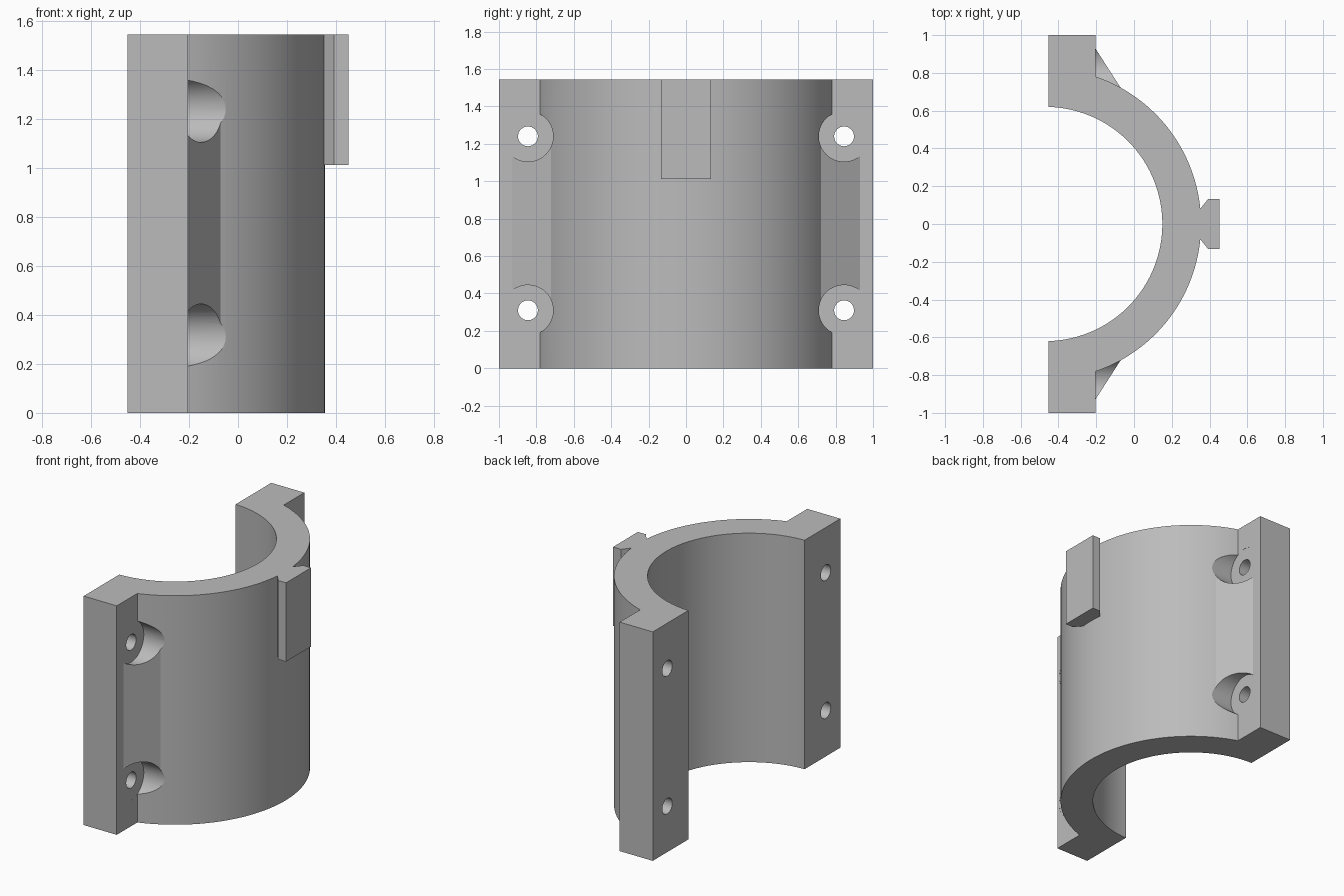
import bpy
import bmesh
import math

if "Cube" in bpy.data.objects:
    bpy.data.objects.remove(bpy.data.objects["Cube"], do_unlink=True)

HEIGHT = 1.545
CENTRE_X = -0.47
INNER_R, OUTER_R = 0.62, 0.825
BACK_X, FLANGE_X = -0.452, -0.205
CHAMFER = 0.19
BOLT_Y = 0.845
BOLT_Z = (0.31, 1.24)

grey = bpy.data.materials.new("plain grey")
grey.use_nodes = True
colour = (0.5, 0.5, 0.5, 1)
grey.diffuse_color = colour
grey.node_tree.nodes["Principled BSDF"].inputs["Base Color"].default_value = colour


def prism(name, points, low, high, axis="z"):
    """Extrude a closed profile along z (xy points) or along x (yz points)."""
    bm = bmesh.new()
    place = (lambda a, b: (a, b, low)) if axis == "z" else (lambda a, b: (low, a, b))
    face = bm.faces.new([bm.verts.new(place(a, b)) for a, b in points])
    moved = bmesh.ops.extrude_face_region(bm, geom=[face])["geom"]
    verts = [v for v in moved if isinstance(v, bmesh.types.BMVert)]
    step = high - low
    bmesh.ops.translate(bm, verts=verts, vec=(0, 0, step) if axis == "z" else (step, 0, 0))
    bmesh.ops.recalc_face_normals(bm, faces=bm.faces)
    mesh = bpy.data.meshes.new(name)
    bm.to_mesh(mesh)
    bm.free()
    mesh.materials.append(grey)
    obj = bpy.data.objects.new(name, mesh)
    bpy.context.collection.objects.link(obj)
    return obj


def arc(cx, cy, radius, start, end, count):
    angles = [start + (end - start) * i / count for i in range(count + 1)]
    return [(cx + radius * math.cos(a), cy + radius * math.sin(a)) for a in angles]


def disc(cy, cz, radius, count=48):
    return arc(cy, cz, radius, 0, math.tau, count)[:-1]


def combine(target, tool, operation):
    """Apply a boolean and discard the helper."""
    mod = target.modifiers.new(operation.lower(), "BOOLEAN")
    mod.operation = operation
    mod.solver = "EXACT"
    mod.object = tool
    bpy.ops.object.select_all(action="DESELECT")
    target.select_set(True)
    bpy.context.view_layer.objects.active = target
    bpy.ops.object.modifier_apply(modifier=mod.name)
    bpy.data.objects.remove(tool, do_unlink=True)


# Half-ring shell with a bolting flange at each end
inner = math.acos((BACK_X - CENTRE_X) / INNER_R)
outer = math.acos((FLANGE_X - CENTRE_X) / OUTER_R)
profile = arc(CENTRE_X, 0, INNER_R, -inner, inner, 72)
profile += [(BACK_X, 1), (FLANGE_X, 1)]
profile += arc(CENTRE_X, 0, OUTER_R, outer, -outer, 72)
profile += [(FLANGE_X, -1), (BACK_X, -1)]
shell = prism("clamp_shell", profile, 0, HEIGHT)

# Chamfered flange corners: keep what lies inside an octagonal outline
over = 0.1
corner = 1 - CHAMFER + over
quarter = [(1 + over, CHAMFER - over), (corner, -over)]
lower = quarter + [(-y, z) for y, z in reversed(quarter)]
outline = lower + [(y, HEIGHT - z) for y, z in reversed(lower)]
combine(shell, prism("chamfer_outline", outline, -1, 1, "x"), "INTERSECT")

# Sloping webs between flange and shell
for side in (-1, 1):
    web = [(FLANGE_X, 0.93), (-0.057, 0.70), (-0.25, 0.70), (-0.25, 0.93)]
    web = [(x, y * side) for x, y in web]
    combine(shell, prism("web", web, *BOLT_Z), "UNION")

# Counterbores and bolt holes
for side in (-1, 1):
    for z in BOLT_Z:
        bore = prism("counterbore", disc(side * BOLT_Y, z, 0.135), FLANGE_X - 0.001, 0.3, "x")
        combine(shell, bore, "DIFFERENCE")
        hole = prism("bolt_hole", disc(side * BOLT_Y, z, 0.053, 32), -0.6, 0.3, "x")
        combine(shell, hole, "DIFFERENCE")

# Dovetail rail on the outside of the shell
half = [(0.32, 0.045), (0.35, 0.08), (0.393, 0.133), (0.452, 0.133)]
rail = half + [(x, -y) for x, y in reversed(half)]
combine(shell, prism("dovetail_rail", rail, 1.013, HEIGHT), "UNION")

# Smooth curved walls, crisp edges
bpy.ops.object.select_all(action="DESELECT")
shell.select_set(True)
bpy.context.view_layer.objects.active = shell
bpy.ops.object.shade_smooth_by_angle(angle=math.radians(20))
